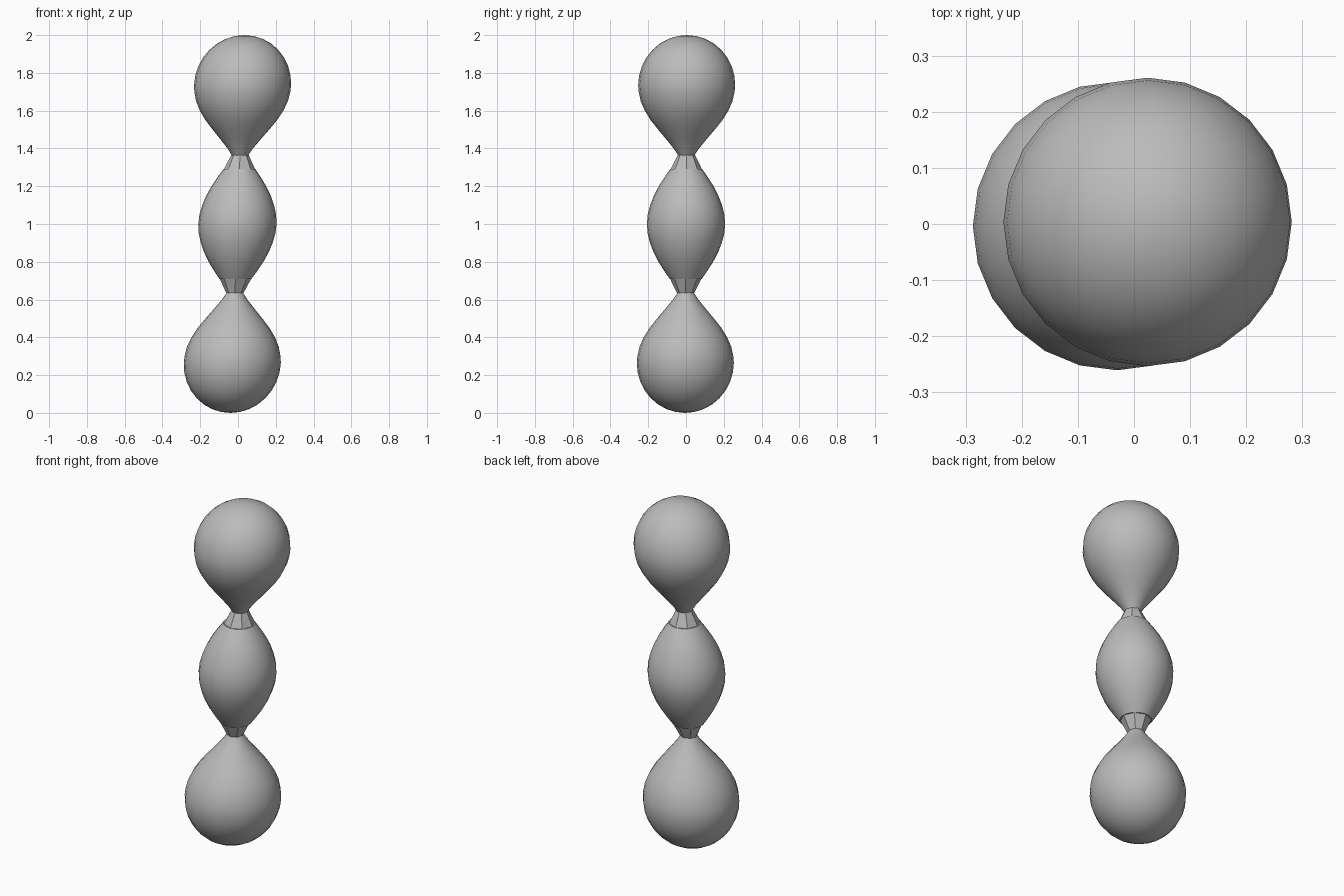
import bpy, bmesh, math

cube = bpy.data.objects.get("Cube")
if cube:
    bpy.data.objects.remove(cube, do_unlink=True)

grey = bpy.data.materials.new("plain grey")
grey.use_nodes = True
colour = (0.5, 0.5, 0.5, 1)
grey.diffuse_color = colour
grey.node_tree.nodes["Principled BSDF"].inputs["Base Color"].default_value = colour


def lathe(name, profile, sides, smooth=True, caps=True):
    """Spin (radius, height) rings around a slightly leaning axis."""
    bm = bmesh.new()
    rings = []
    for r, z in profile:
        cx, cy = 0.037 * z - 0.040, 0.005 * z - 0.005
        n = 1 if r == 0 else sides
        rings.append([bm.verts.new((cx + r * math.cos(math.tau * i / sides),
                                    cy + r * math.sin(math.tau * i / sides), z))
                      for i in range(n)])
    for low, high in zip(rings, rings[1:]):
        for i in range(sides):
            j = (i + 1) % sides
            corners = [low[i % len(low)], low[j % len(low)],
                       high[j % len(high)], high[i % len(high)]]
            bm.faces.new(list(dict.fromkeys(corners)))
    if caps:
        for ring in (rings[0], rings[-1]):
            if len(ring) > 2:
                bm.faces.new(ring)
    bmesh.ops.recalc_face_normals(bm, faces=bm.faces)
    mesh = bpy.data.meshes.new(name)
    bm.to_mesh(mesh)
    bm.free()
    mesh.materials.append(grey)
    obj = bpy.data.objects.new(name, mesh)
    bpy.context.collection.objects.link(obj)
    bpy.ops.object.select_all(action='DESELECT')
    obj.select_set(True)
    bpy.context.view_layer.objects.active = obj
    if smooth:
        bpy.ops.object.shade_smooth_by_angle(angle=math.radians(40))
    return obj


# Teardrop bulb: narrow neck, flared shoulder, then a round dome
R, MID = 0.257, 1.735
bulb = [(0.043, 1.363), (0.067, 1.40), (0.108, 1.45), (0.150, 1.50),
        (0.190, 1.55), (0.221, 1.60), (0.243, 1.65), (0.254, 1.70)]
for k in range(9):
    a = math.pi / 2 * k / 8
    bulb.append((R * math.cos(a) if k < 8 else 0, MID + 0.265 * math.sin(a)))

lathe("top_bulb", bulb, 24)
lathe("bottom_bulb", [(r, 2 - z) for r, z in reversed(bulb)], 24)

# Spindle between the two bulbs
half = [(0.207, 0.0), (0.203, 0.05), (0.190, 0.10), (0.171, 0.15),
        (0.145, 0.20), (0.113, 0.25), (0.085, 0.29)]
spindle = [(r, 1 - d) for r, d in reversed(half)] + [(r, 1 + d) for r, d in half[1:]]
lathe("middle_bulb", spindle, 24)

# Faceted tapering necks joining the spindle to the bulbs
lathe("upper_neck", [(0.088, 1.28), (0.046, 1.365)], 8, smooth=False)
lathe("lower_neck", [(0.046, 0.635), (0.088, 0.72)], 8, smooth=False)
